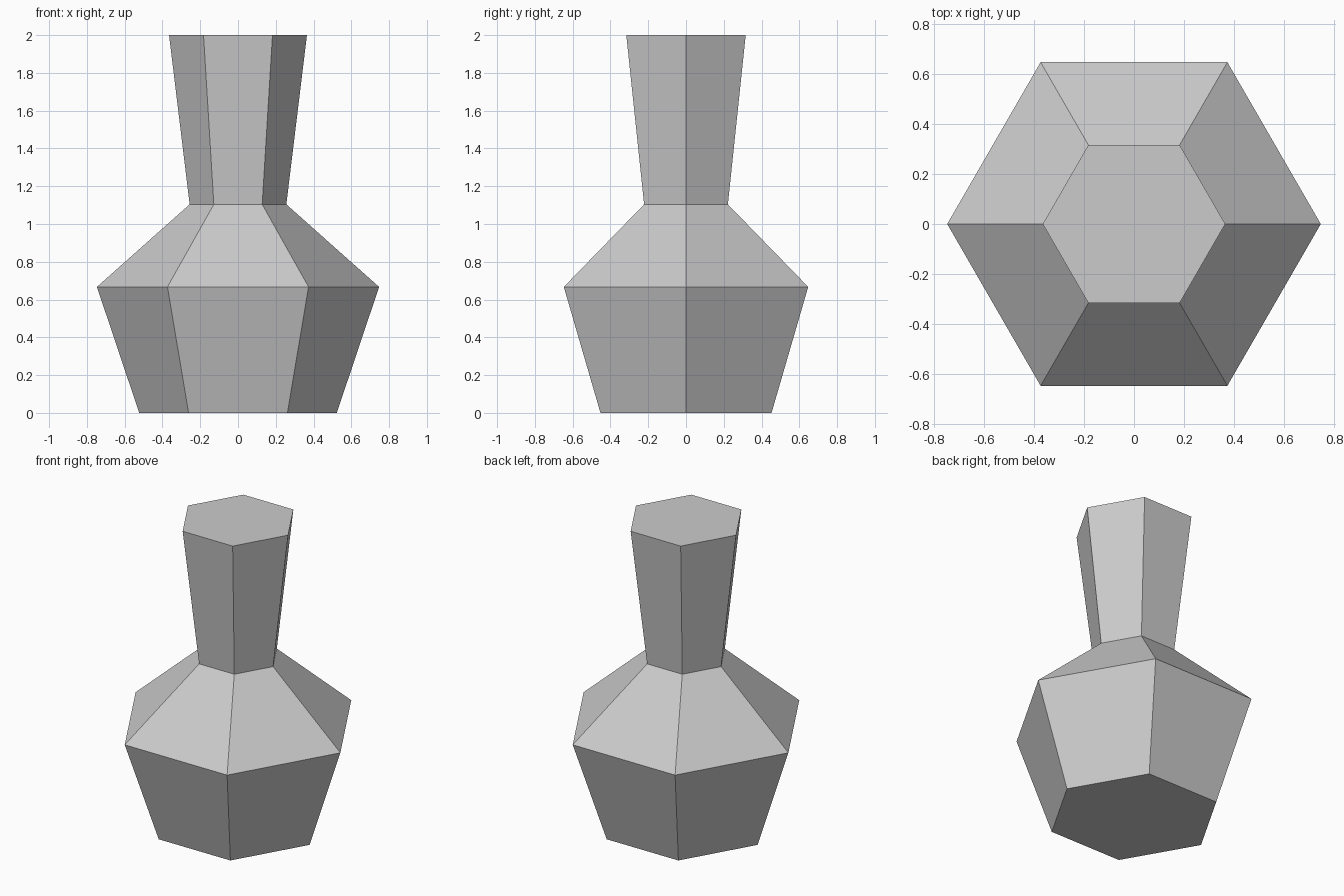
import bpy, bmesh, math

if "Cube" in bpy.data.objects:
    bpy.data.objects.remove(bpy.data.objects["Cube"])

SIDES = 6
# Vase profile from foot to rim: (corner radius, height)
PROFILE = [(0.523, 0.0), (0.747, 0.667), (0.256, 1.104), (0.365, 2.0)]


def ring(bm, radius, z):
    """Regular polygon of vertices with a corner on the +x axis."""
    step = 2 * math.pi / SIDES
    return [bm.verts.new((radius * math.cos(i * step), radius * math.sin(i * step), z))
            for i in range(SIDES)]


bm = bmesh.new()
rings = [ring(bm, r, z) for r, z in PROFILE]

# Side walls: body, shoulder and neck
for low, high in zip(rings, rings[1:]):
    for i in range(SIDES):
        j = (i + 1) % SIDES
        bm.faces.new((low[i], low[j], high[j], high[i]))

# Flat base and top
bm.faces.new(rings[0][::-1])
bm.faces.new(rings[-1])

mesh = bpy.data.meshes.new("vase")
bm.to_mesh(mesh)
bm.free()
vase = bpy.data.objects.new("vase", mesh)
bpy.context.collection.objects.link(vase)
